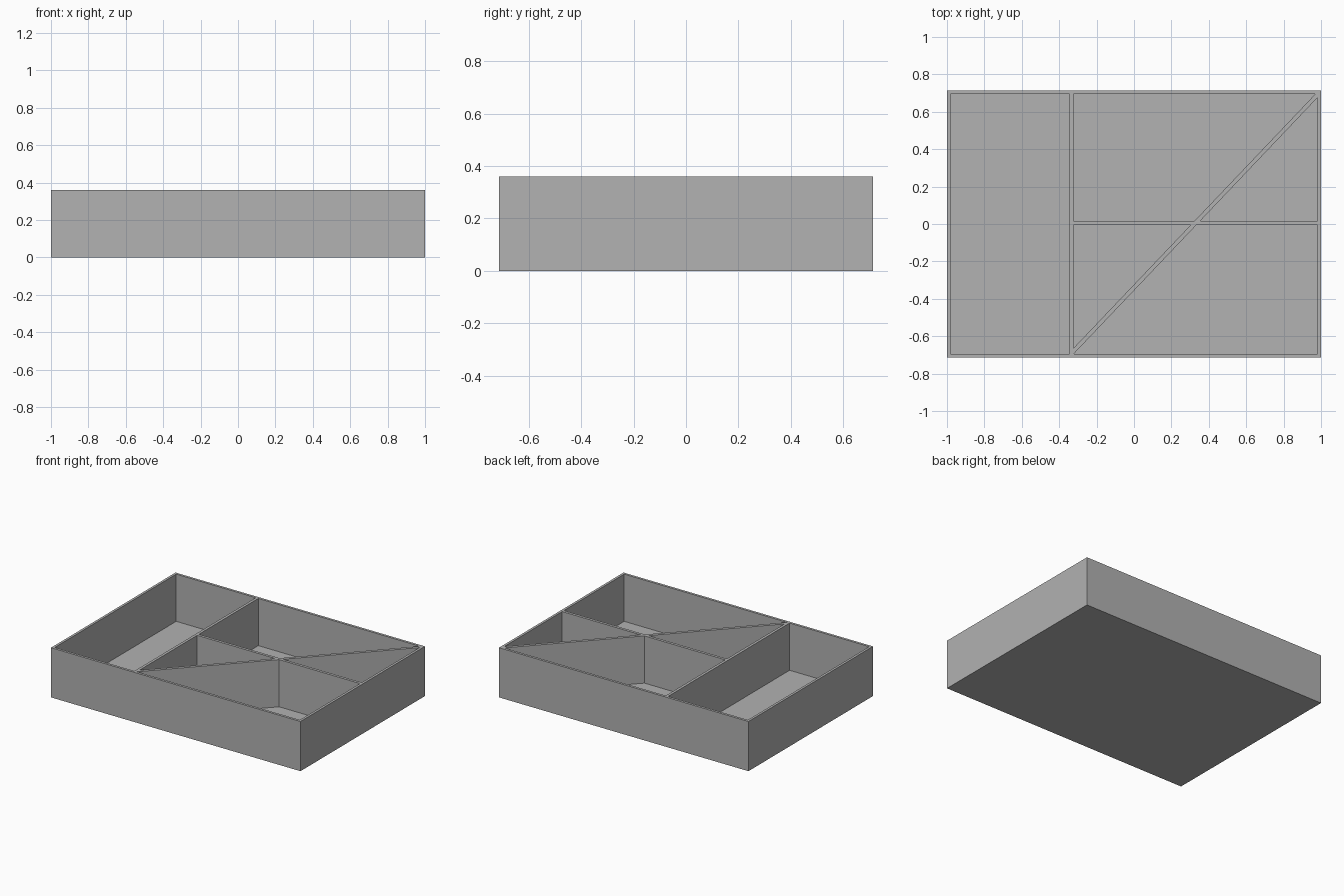
import bpy, bmesh
from mathutils import Vector, Matrix

if "Cube" in bpy.data.objects:
    bpy.data.objects.remove(bpy.data.objects["Cube"], do_unlink=True)

X, Y, HEIGHT = 1.0, 0.713, 0.36      # half width, half depth, height
WALL = 0.018                         # outer walls and floor
HALF = 0.01                          # half thickness of dividers
DIVIDER_X, CROSS_Y = -0.334, 0.005
DIAG_POINT = Vector((0.328, CROSS_Y, 0))
DIAG_NORMAL = Vector((-1.051, 1, 0)).normalized()

grey = bpy.data.materials.new("plain grey")
grey.use_nodes = True
colour = (0.445, 0.445, 0.445, 1)
grey.diffuse_color = colour
grey.node_tree.nodes["Principled BSDF"].inputs["Base Color"].default_value = colour


def box(name, low, high, cuts=()):
    """Box between two corners, keeping only the side each cut plane faces."""
    low, high = Vector(low), Vector(high)
    bm = bmesh.new()
    bmesh.ops.create_cube(bm, size=1, matrix=Matrix.Translation((low + high) / 2)
                          @ Matrix.Diagonal((*(high - low), 1)))
    for point, normal in cuts:
        bmesh.ops.bisect_plane(bm, geom=bm.verts[:] + bm.edges[:] + bm.faces[:],
                               plane_co=point, plane_no=normal, clear_inner=True)
        bmesh.ops.holes_fill(bm, edges=[e for e in bm.edges if e.is_boundary], sides=0)
    bmesh.ops.recalc_face_normals(bm, faces=bm.faces[:])
    mesh = bpy.data.meshes.new(name)
    bm.to_mesh(mesh)
    bm.free()
    mesh.materials.append(grey)
    ob = bpy.data.objects.new(name, mesh)
    bpy.context.collection.objects.link(ob)
    return ob


# Solid tray block
tray = box("divided_tray", (-X, -Y, 0), (X, Y, HEIGHT))

# Side compartment, then four compartments split by a cross and a diagonal
front, back, top = WALL - Y, Y - WALL, HEIGHT + 0.1
pockets = [box("side_pocket", (WALL - X, front, WALL), (DIVIDER_X - HALF, back, top))]
for sy in (-1, 1):
    for sd in (-1, 1):
        normal_y, normal_d = Vector((0, sy, 0)), DIAG_NORMAL * sd
        cuts = [(Vector((0, CROSS_Y, 0)) + normal_y * HALF, normal_y),
                (DIAG_POINT + normal_d * (HALF + 0.001), normal_d)]
        pockets.append(box("split_pocket", (DIVIDER_X + HALF, front, WALL),
                           (X - WALL, back, top), cuts))

# Hollow out the compartments
for pocket in pockets:
    pocket.hide_render = True
    cut = tray.modifiers.new("hollow", "BOOLEAN")
    cut.operation, cut.solver, cut.object = "DIFFERENCE", "EXACT", pocket

# Keep the finished mesh and drop the cutters
graph = bpy.context.evaluated_depsgraph_get()
finished = bpy.data.meshes.new_from_object(tray.evaluated_get(graph))
tray.modifiers.clear()
tray.data = finished
for pocket in pockets:
    bpy.data.objects.remove(pocket, do_unlink=True)
